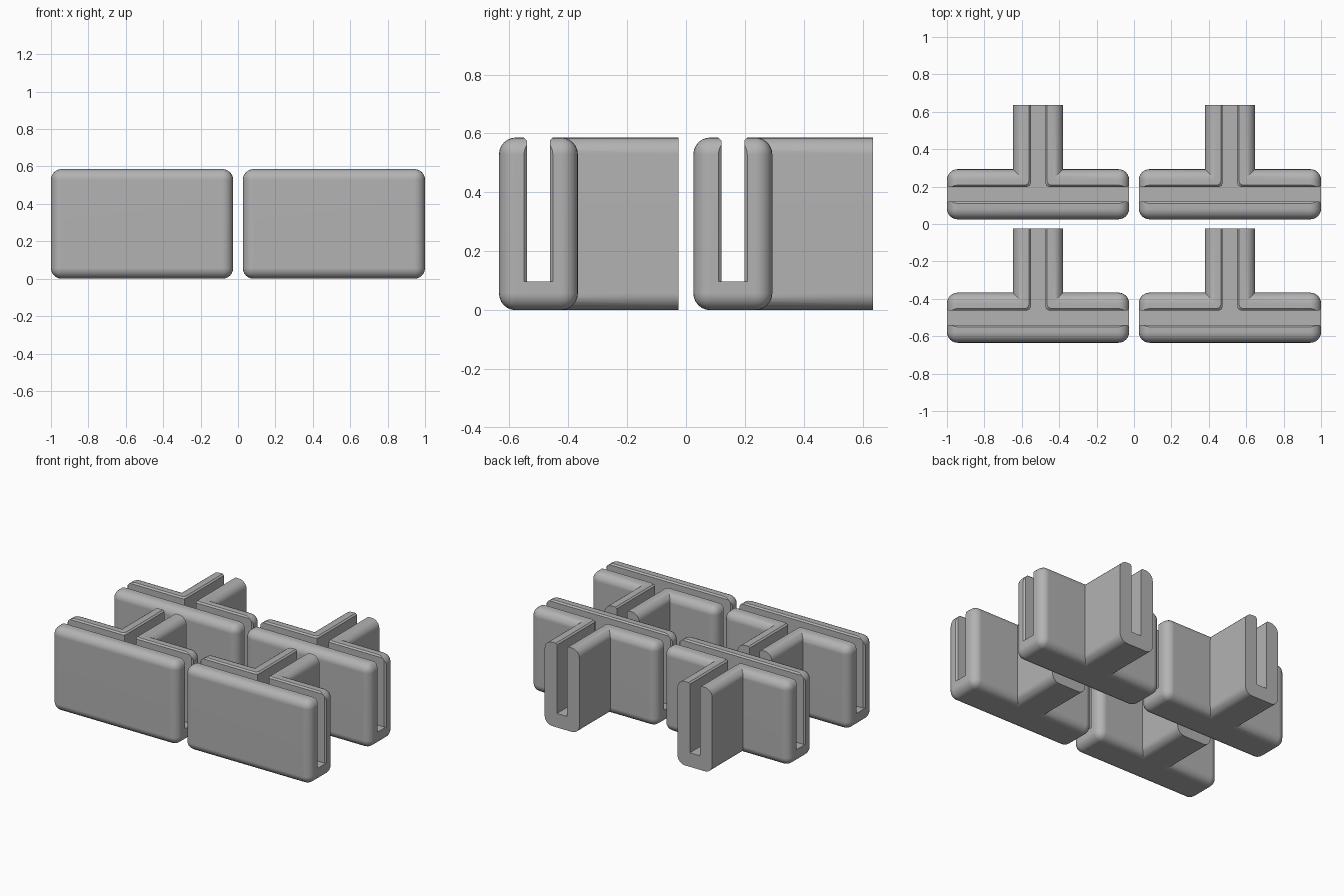
import bpy, bmesh, math
from mathutils import Matrix

if "Cube" in bpy.data.objects:
    bpy.data.objects.remove(bpy.data.objects["Cube"])

HALF = 0.487      # half length of the wall
THICK = 0.134     # half thickness of wall and stem
REACH = 0.476     # stem end, measured from the wall's middle
H = 0.586         # height
FLOOR = 0.098     # slot floor
R = 0.057         # outer rounding
SLOT, CH = 0.039, 0.01   # slot half width and lip chamfer

grey = bpy.data.materials.new("plain grey")
grey.diffuse_color = (0.45, 0.45, 0.45, 1)
grey.use_nodes = True
grey.node_tree.nodes["Principled BSDF"].inputs["Base Color"].default_value = grey.diffuse_color


def make_object(name, bm):
    bmesh.ops.recalc_face_normals(bm, faces=bm.faces)
    mesh = bpy.data.meshes.new(name)
    bm.to_mesh(mesh)
    bm.free()
    mesh.materials.append(grey)
    ob = bpy.data.objects.new(name, mesh)
    bpy.context.collection.objects.link(ob)
    return ob


def rounded_box(name, x0, x1, y0, y1, only_y=False):
    bm = bmesh.new()
    bmesh.ops.create_cube(bm, size=1)
    for v in bm.verts:
        v.co = (x1 if v.co.x > 0 else x0, y1 if v.co.y > 0 else y0,
                H if v.co.z > 0 else 0)
    edges = [e for e in bm.edges if not only_y
             or abs(e.verts[0].co.y - e.verts[1].co.y) > 0.01]
    bmesh.ops.bevel(bm, geom=edges, offset=R, segments=6, profile=0.5,
                    affect='EDGES')
    return make_object(name, bm)


def slot_plan(h):
    """T-shaped slot outline with flared wall ends and softened inner corners."""
    e, w, f, r = HALF + CH, HALF - CH, h + 2 * CH, 0.02
    k = r * (1 - math.sqrt(0.5))
    right = [(0, -h), (w, -h), (e, -f), (e, f), (w, h), (h + r, h),
             (h + k, h + k), (h, h + r), (h, REACH + 0.05)]
    return right + [(-x, y) for x, y in reversed(right) if x > 0]


def slot_cutter():
    bm = bmesh.new()
    rings = []
    for h, z in ((SLOT, FLOOR), (SLOT, H - CH), (SLOT + 2 * CH, H + CH)):
        rings.append([bm.verts.new((x, y, z)) for x, y in slot_plan(h)])
    n = len(rings[0])
    for a, b in zip(rings, rings[1:]):
        for i in range(n):
            j = (i + 1) % n
            bm.faces.new((a[i], a[j], b[j], b[i]))
    bm.faces.new(rings[0])
    bm.faces.new(rings[-1])
    return make_object("slot_cutter", bm)


def boolean(ob, other, operation):
    mod = ob.modifiers.new(operation.lower(), 'BOOLEAN')
    mod.operation, mod.solver, mod.object = operation, 'EXACT', other
    bpy.context.view_layer.objects.active = ob
    bpy.ops.object.modifier_apply(modifier=mod.name)
    bpy.data.objects.remove(other)


# One T-shaped panel clip: wall plus stem, slotted from above
clip = rounded_box("panel_clip", -HALF, HALF, -THICK, THICK)
stem = rounded_box("stem", -THICK, THICK, 0, REACH, only_y=True)
boolean(clip, stem, 'UNION')
boolean(clip, slot_cutter(), 'DIFFERENCE')

bpy.ops.object.select_all(action='DESELECT')
clip.select_set(True)
bpy.context.view_layer.objects.active = clip
bpy.ops.object.shade_smooth_by_angle(angle=math.radians(30))
weighted = clip.modifiers.new("even shading", 'WEIGHTED_NORMAL')
weighted.keep_sharp = True

# Four clips in a two by two layout
places = [(x, y) for y in (-0.501, 0.159) for x in (-0.513, 0.513)]
for i, (x, y) in enumerate(places):
    ob = clip if i == 0 else clip.copy()
    if i:
        bpy.context.collection.objects.link(ob)
    ob.name = f"panel_clip_{i + 1}"
    ob.location = (x, y, 0)
